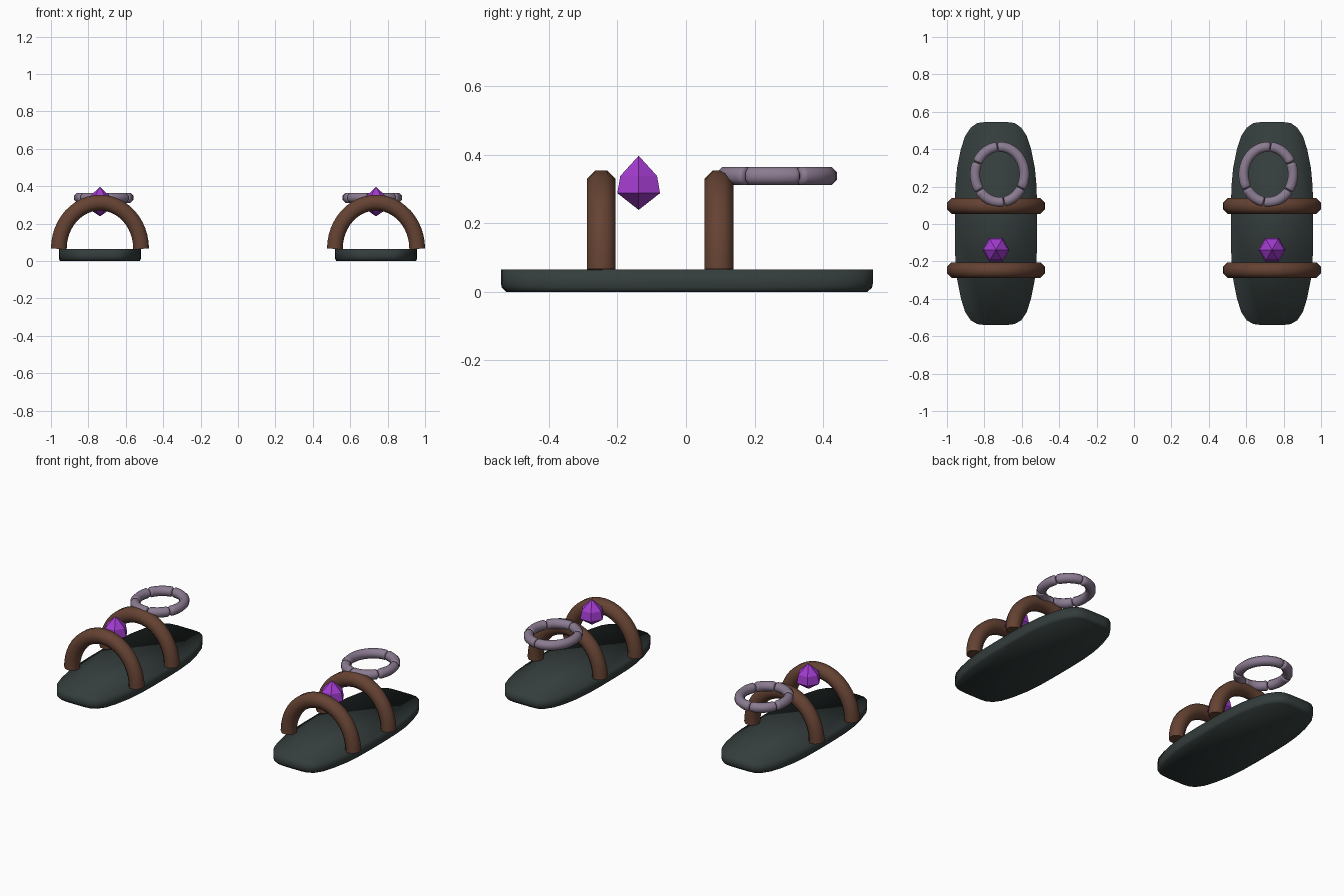
import bpy, bmesh, math
from mathutils import Vector

if "Cube" in bpy.data.objects:
    bpy.data.objects.remove(bpy.data.objects["Cube"])


def material(name, rgb):
    m = bpy.data.materials.new(name)
    m.diffuse_color = (*rgb, 1)
    m.use_nodes = True
    m.node_tree.nodes["Principled BSDF"].inputs["Base Color"].default_value = m.diffuse_color
    return m


SOLE = material("dark green grey", (0.034, 0.047, 0.045))
LEATHER = material("brown leather", (0.13, 0.055, 0.033))
GEM = material("purple gem", (0.36, 0.045, 0.62))
METAL = material("lilac metal", (0.26, 0.2, 0.285))


def skin(name, loops, mat, smooth):
    """Bridge closed loops into one capped object."""
    bm = bmesh.new()
    rows = [[bm.verts.new(p) for p in loop] for loop in loops]
    n = len(rows[0])
    for a, b in zip(rows, rows[1:]):
        for i in range(n):
            j = (i + 1) % n
            bm.faces.new((a[i], a[j], b[j], b[i]))
    bm.faces.new(rows[0])
    bm.faces.new(rows[-1])
    bmesh.ops.remove_doubles(bm, verts=bm.verts, dist=1e-5)
    bmesh.ops.recalc_face_normals(bm, faces=bm.faces)
    me = bpy.data.meshes.new(name)
    bm.to_mesh(me)
    bm.free()
    me.materials.append(mat)
    for f in me.polygons:
        f.use_smooth = smooth
    ob = bpy.data.objects.new(name, me)
    bpy.context.collection.objects.link(ob)
    return ob


def tube(name, path, radii, side_axis, mat, sides=8):
    """Octagonal tube along a planar path; side_axis is the plane normal."""
    loops = []
    for i, p in enumerate(path):
        t = path[min(i + 1, len(path) - 1)] - path[max(i - 1, 0)]
        out = t.cross(side_axis).normalized()
        ang = [2 * math.pi * (k + 0.5) / sides for k in range(sides)]
        loops.append([p + radii[i] * (out * math.cos(a) + side_axis * math.sin(a)) for a in ang])
    return skin(name, loops, mat, True)


# Half outline of the sole: (y, half width)
OUTLINE = [(-0.54, 0.06), (-0.535, 0.10), (-0.515, 0.135), (-0.47, 0.165), (-0.40, 0.187),
           (-0.30, 0.207), (-0.20, 0.217), (-0.08, 0.22), (0.08, 0.22), (0.20, 0.217),
           (0.30, 0.208), (0.40, 0.188), (0.47, 0.165), (0.515, 0.135), (0.54, 0.10), (0.545, 0.06)]
# Angles at which the metal ring is split into links
SPLITS = [95, 155, 215, 280, 330, 455]

for s, label in ((-1, "left"), (1, "right")):
    cx = s * 0.738

    # Sole with slightly rounded lower edge
    ring = [(w, y) for y, w in OUTLINE] + [(-w, y) for y, w in reversed(OUTLINE)]
    skin(label + "_sole",
         [[(cx + x * k, y * k, z) for x, y in ring]
          for k, z in ((0.97, 0), (0.995, 0.012), (1, 0.025), (1, 0.065))], SOLE, True)

    # Arched straps
    for part, y in (("front", -0.247), ("back", 0.096)):
        arc = [math.pi * i / 24 for i in range(25)]
        path = [Vector((cx + 0.22 * math.cos(a), y, 0.065 + 0.247 * math.sin(a))) for a in arc]
        tube(f"{label}_{part}_strap", path, [0.0455] * 25, Vector((0, 1, 0)), LEATHER)

    # Six-sided faceted gem
    hexa = [math.pi * k / 3 for k in range(6)]
    skin(label + "_gem",
         [[(cx + r * math.cos(a), -0.138 + r * math.sin(a), z) for a in hexa]
          for r, z in ((0, 0.239), (0.072, 0.288), (0.062, 0.338), (0, 0.397))], GEM, False)

    # Metal ring made of curved links with pinched ends
    for n, (a0, a1) in enumerate(zip(SPLITS, SPLITS[1:])):
        count = 16
        degs = [a0 + 0.5, a0 + 2] + [a0 + 4 + (a1 - a0 - 8) * i / count for i in range(count + 1)] \
            + [a1 - 2, a1 - 0.5]
        path = [Vector((cx - s * (0.02 + 0.132 * math.cos(math.radians(d))),
                        0.265 + 0.148 * math.sin(math.radians(d)), 0.338)) for d in degs]
        radii = [0.017, 0.025] + [0.029] * (count + 1) + [0.025, 0.017]
        tube(f"{label}_ring_link_{n + 1}", path, radii, Vector((0, 0, 1)), METAL)

# Keep crisp edges on sharp corners of straps and links
for ob in bpy.context.scene.objects:
    ob.select_set("strap" in ob.name)
    if "strap" in ob.name:
        bpy.context.view_layer.objects.active = ob
bpy.ops.object.shade_smooth_by_angle(angle=math.radians(50))
